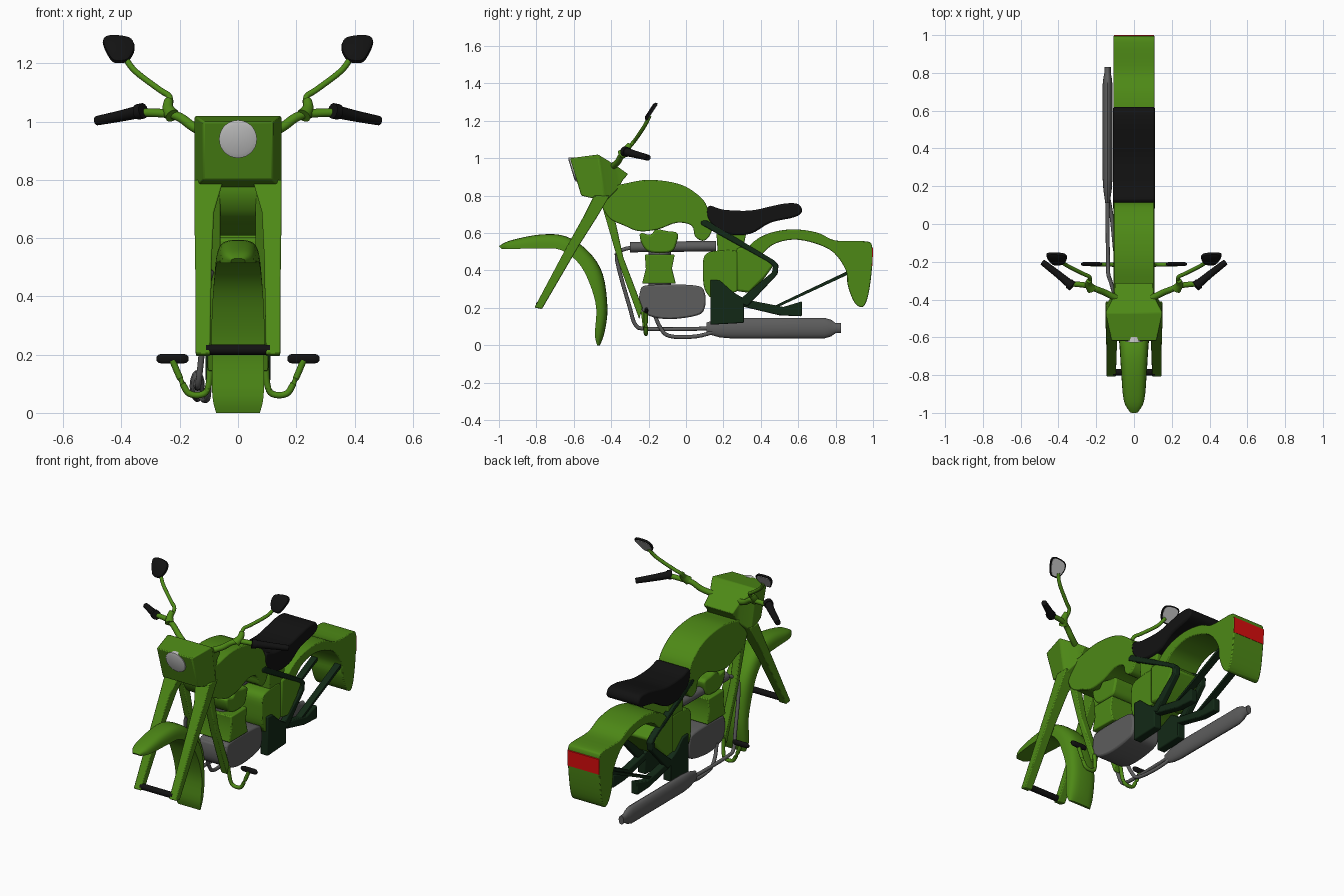
import bpy, bmesh, math
from mathutils import Vector


def mat(name, *rgb):
    m = bpy.data.materials.new(name)
    m.diffuse_color = (*rgb, 1)
    return m


GREEN = mat("green", 0.075, 0.25, 0.008)
DARK = mat("dark_green", 0.006, 0.022, 0.008)
BLACK = mat("black", 0.006, 0.006, 0.006)
STEEL = mat("steel", 0.11, 0.11, 0.11)
RED = mat("red", 0.7, 0.004, 0.004)


def finish(ob, m, mirror=False, bevel=0):
    if m:
        ob.data.materials.append(m)
    if bevel:
        b = ob.modifiers.new("bevel", 'BEVEL')
        b.width, b.segments, b.limit_method = bevel, 2, 'ANGLE'
    if mirror:
        ob.modifiers.new("mirror", 'MIRROR')
    bpy.ops.object.select_all(action='DESELECT')
    ob.select_set(True)
    bpy.context.view_layer.objects.active = ob
    bpy.ops.object.shade_smooth_by_angle(angle=math.radians(35))
    return ob


def loft(name, rings, m, **kw):
    """Skin a list of equal closed rings and cap both ends."""
    bm = bmesh.new()
    vs = [[bm.verts.new(p) for p in r] for r in rings]
    n = len(vs[0])
    for a, b in zip(vs, vs[1:]):
        for i in range(n):
            j = (i + 1) % n
            bm.faces.new((a[i], a[j], b[j], b[i]))
    bm.faces.new(vs[0][::-1])
    bm.faces.new(vs[-1])
    bmesh.ops.recalc_face_normals(bm, faces=bm.faces)
    me = bpy.data.meshes.new(name)
    bm.to_mesh(me)
    bm.free()
    ob = bpy.data.objects.new(name, me)
    bpy.context.collection.objects.link(ob)
    return finish(ob, m, **kw)


def spline(pts, closed=True, n=4):
    """Catmull-Rom refinement of a point list."""
    pts = [Vector(p) for p in pts]
    k, out = len(pts), []
    for i in range(k if closed else k - 1):
        g = lambda j: pts[j % k] if closed else pts[max(0, min(k - 1, j))]
        a, b, c, d = g(i - 1), g(i), g(i + 1), g(i + 2)
        for s in range(n):
            t = s / n
            out.append(0.5 * (2 * b + (c - a) * t + (2 * a - 5 * b + 4 * c - d) * t * t
                              + (3 * b - a - 3 * c + d) * t ** 3))
    return out if closed else out + [pts[-1]]


def plate(name, pts, x0, x1, m, smooth=True, bevel=0.006, **kw):
    """Side profile (y, z) extruded from x0 to x1."""
    p = spline(pts) if smooth else pts
    return loft(name, [[(x, q[0], q[1]) for q in p] for x in (x0, x1)], m, bevel=bevel, **kw)


def tube(name, pts, r, m, smooth=True, **kw):
    """Round tube along a path; r is one radius or (start, end)."""
    p = spline(pts, False) if smooth else [Vector(q) for q in pts]
    r0, r1 = r if isinstance(r, tuple) else (r, r)
    rings = []
    for i, c in enumerate(p):
        d = (p[min(i + 1, len(p) - 1)] - p[max(i - 1, 0)]).normalized()
        u = d.cross(Vector((0, 0, 1)) if abs(d.z) < 0.9 else Vector((0, 1, 0))).normalized()
        v = d.cross(u)
        rr = r0 + (r1 - r0) * i / (len(p) - 1)
        rings.append([c + rr * (u * math.cos(a) + v * math.sin(a))
                      for a in (math.tau * j / 12 for j in range(12))])
    return loft(name, rings, m, **kw)


W = 0.108

# Headlight cowl: front face, wide middle, narrow back
loft("headlight_cowl", [[(-w, yb, zb), (w, yb, zb), (w, yt, zt), (-w, yt, zt)]
     for w, yb, zb, yt, zt in ((0.12, -0.56, 0.80, -0.62, 1.0), (0.15, -0.43, 0.77, -0.47, 1.02),
                               (0.105, -0.36, 0.84, -0.38, 0.965), (0.10, -0.34, 0.88, -0.31, 0.915))],
     GREEN, bevel=0.006)
loft("headlight", [[(r * math.cos(a), y - 0.3 * (r * math.sin(a)), 0.94 + r * math.sin(a))
     for a in (math.tau * i / 28 for i in range(28))] for r, y in ((0.065, -0.58), (0.065, -0.608), (0.05, -0.613))], None)

# Fork legs and axle
loft("fork_leg", [[(xi, y - d, z - e), (xo, y - d, z - e), (xo, y + d, z + e * -2), (xi, y + d, z + e * -2)]
     for xi, xo, y, z, d, e in ((0.096, 0.145, -0.79, 0.21, 0.02, 0.008), (0.09, 0.147, -0.605, 0.53, 0.031, 0),
                                (0.082, 0.15, -0.51, 0.69, 0.037, 0), (0.05, 0.15, -0.45, 0.80, 0.042, 0))],
     GREEN, mirror=True, bevel=0.005)
tube("front_axle", [(-0.11, -0.785, 0.217), (0.11, -0.785, 0.217)], 0.018, BLACK, smooth=False)

# Front fender: rounded section swept along an arc (outer y z, inner y z, half width)
sections = spline([(-1.0, 0.53, -0.985, 0.515, 0.025), (-0.94, 0.56, -0.93, 0.515, 0.055), (-0.78, 0.592, -0.78, 0.518, 0.068),
                   (-0.64, 0.582, -0.67, 0.51, 0.075), (-0.52, 0.50, -0.575, 0.44, 0.083), (-0.445, 0.38, -0.515, 0.33, 0.09),
                   (-0.42, 0.20, -0.48, 0.20, 0.09), (-0.435, 0.07, -0.487, 0.06, 0.088), (-0.46, 0.0, -0.475, 0.0, 0.075)], False)
rings = []
for oy, oz, iy, iz, w in sections:
    ring = []
    for i in range(15):
        a = math.pi * i / 14
        s, c = abs(math.sin(a)) ** 0.65, math.cos(a)
        ring.append((w * math.copysign(abs(c) ** 0.65, c), iy + (oy - iy) * s, max(0, iz + (oz - iz) * s)))
    rings.append(ring)
loft("front_fender", rings, GREEN)

# Tank, seat, rear fender and body
plate("tank", [(-0.43, 0.85), (-0.35, 0.86), (-0.2, 0.885), (-0.03, 0.86), (0.08, 0.79), (0.12, 0.72), (0.14, 0.62),
               (0.10, 0.56), (0.05, 0.58), (0.03, 0.64), (-0.05, 0.655), (-0.15, 0.62), (-0.25, 0.61),
               (-0.33, 0.64), (-0.41, 0.68), (-0.45, 0.76)], -W, W, GREEN)
plate("seat", [(0.12, 0.745), (0.2, 0.725), (0.34, 0.72), (0.45, 0.742), (0.53, 0.758), (0.60, 0.755), (0.62, 0.715),
               (0.58, 0.685), (0.45, 0.655), (0.34, 0.595), (0.2, 0.60), (0.12, 0.67)], -W - 0.003, W + 0.003, BLACK, bevel=0.01)
plate("rear_fender", [(0.33, 0.52), (0.42, 0.59), (0.56, 0.62), (0.70, 0.603), (0.80, 0.56), (0.96, 0.556), (0.995, 0.53),
                      (0.995, 0.42), (0.975, 0.27), (0.945, 0.205), (0.90, 0.23), (0.865, 0.32), (0.855, 0.40),
                      (0.79, 0.495), (0.69, 0.545), (0.57, 0.565), (0.46, 0.535), (0.38, 0.46), (0.32, 0.44)], -W, W, GREEN)
plate("tail_light", [(0.98, 0.425), (0.997, 0.425), (1.0, 0.52), (0.985, 0.53)], -W + 0.001, W - 0.001, RED, smooth=False, bevel=0)
plate("seat_post", [(0.16, 0.64), (0.33, 0.64), (0.30, 0.49), (0.17, 0.49)], -W + 0.01, W - 0.01, GREEN, smooth=False)
plate("frame_body", [(0.10, 0.48), (0.16, 0.505), (0.28, 0.50), (0.285, 0.40), (0.30, 0.31), (0.22, 0.27),
                     (0.15, 0.245), (0.10, 0.30), (0.09, 0.40)], -W + 0.008, W - 0.008, GREEN)
plate("side_panel", [(0.27, 0.52), (0.36, 0.535), (0.47, 0.43), (0.42, 0.36), (0.34, 0.28), (0.27, 0.29)],
      -W, W, GREEN, smooth=False, bevel=0.012)

# Engine
plate("engine_head", [(-0.245, 0.60), (-0.19, 0.59), (-0.16, 0.62), (-0.10, 0.61), (-0.045, 0.60), (-0.05, 0.55),
                      (-0.08, 0.50), (-0.19, 0.498), (-0.235, 0.54)], -W + 0.01, W - 0.01, GREEN, bevel=0.012)
plate("cylinder", [(-0.22, 0.485), (-0.06, 0.485), (-0.075, 0.41), (-0.055, 0.33), (-0.235, 0.33), (-0.215, 0.41)],
      -W, W, GREEN, smooth=False)
plate("crankcase", [(-0.245, 0.29), (-0.20, 0.322), (0.05, 0.32), (0.10, 0.28), (0.10, 0.20), (0.06, 0.16),
                    (-0.08, 0.14), (-0.19, 0.155), (-0.245, 0.20)], -0.095, 0.095, STEEL, bevel=0.015)
tube("cylinder_neck", [(0, -0.14, 0.30), (0, -0.14, 0.56)], 0.06, STEEL, smooth=False)

# Exhaust
tube("upper_pipe", [(-0.06, -0.30, 0.525), (-0.06, 0.16, 0.53)], 0.028, STEEL, smooth=False)
tube("long_pipe", [(-0.06, -0.26, 0.525), (-0.07, -0.34, 0.51), (-0.10, -0.37, 0.46), (-0.125, -0.30, 0.20),
                   (-0.135, -0.27, 0.11), (-0.138, -0.21, 0.088), (-0.14, 0.05, 0.088), (-0.14, 0.17, 0.095)], 0.0105, STEEL)
tube("short_pipe", [(-0.09, -0.17, 0.17), (-0.10, -0.14, 0.10), (-0.105, -0.09, 0.05), (-0.12, 0.05, 0.047),
                    (-0.14, 0.16, 0.075)], 0.0105, STEEL)
loft("muffler", [[(-0.14 + a * math.cos(t), y, 0.092 + b * math.sin(t)) for t in (math.tau * i / 20 for i in range(20))]
     for y, a, b in ((0.11, 0.012, 0.03), (0.18, 0.022, 0.05), (0.24, 0.026, 0.055), (0.74, 0.026, 0.055),
                     (0.775, 0.022, 0.045), (0.80, 0.017, 0.027), (0.83, 0.017, 0.027))], STEEL)

# Frame down tubes and dark swingarm parts, one per side
plate("down_tube", [(-0.45, 0.75), (-0.39, 0.72), (-0.335, 0.47), (-0.232, 0.20), (-0.25, 0.14), (-0.36, 0.44)],
      0.06, 0.105, GREEN, smooth=False, mirror=True)
plate("chain_cover", [(0.13, 0.35), (0.18, 0.347), (0.25, 0.285), (0.31, 0.25), (0.31, 0.12), (0.13, 0.11)],
      0.06, 0.112, DARK, smooth=False, mirror=True)
plate("swingarm", [(0.29, 0.25), (0.42, 0.225), (0.52, 0.205), (0.62, 0.235), (0.62, 0.155), (0.50, 0.16), (0.29, 0.21)],
      0.06, 0.105, DARK, smooth=False, mirror=True)
plate("rear_frame_bar", [(0.08, 0.665), (0.11, 0.67), (0.47, 0.455), (0.495, 0.43), (0.49, 0.38), (0.33, 0.21), (0.27, 0.23),
                         (0.46, 0.39), (0.465, 0.425), (0.44, 0.445), (0.08, 0.645)],
      0.075, 0.112, DARK, smooth=False, mirror=True)
plate("fender_strut", [(0.45, 0.20), (0.46, 0.19), (0.86, 0.375), (0.86, 0.395)], 0.06, 0.10, DARK,
      smooth=False, bevel=0, mirror=True)

# Foot pegs
tube("peg_arm", [(0.095, -0.23, 0.18), (0.10, -0.22, 0.10), (0.118, -0.215, 0.065), (0.165, -0.215, 0.065),
                 (0.19, -0.215, 0.10), (0.225, -0.215, 0.18)], 0.011, GREEN, mirror=True)
loft("foot_peg", [[(x, -0.212 + 0.011 * r * math.cos(t), 0.186 + 0.017 * r * math.sin(t))
     for t in (math.tau * i / 12 for i in range(12))]
     for x, r in ((0.17, 0.4), (0.178, 0.85), (0.19, 1), (0.26, 1), (0.272, 0.85), (0.28, 0.4))], BLACK, mirror=True)

# Handlebars, grips and mirrors
tube("handlebar", [(0.08, -0.40, 0.95), (0.15, -0.365, 0.98), (0.20, -0.345, 1.015), (0.25, -0.325, 1.028),
                   (0.35, -0.315, 1.032)], (0.018, 0.014), GREEN, mirror=True)
tube("handlebar_clamp", [(0.225, -0.345, 1.02), (0.24, -0.32, 1.045), (0.238, -0.30, 1.075)], (0.026, 0.014), GREEN, mirror=True)
tube("grip_collar", [(0.325, -0.33, 1.037), (0.345, -0.315, 1.033)], 0.027, BLACK, smooth=False, mirror=True)
tube("grip", [(0.34, -0.318, 1.034), (0.40, -0.268, 1.02), (0.485, -0.202, 1.003)], (0.023, 0.016), BLACK, mirror=True)
tube("mirror_stalk", [(0.235, -0.32, 1.04), (0.235, -0.282, 1.085), (0.27, -0.263, 1.11), (0.355, -0.22, 1.175),
                      (0.39, -0.195, 1.225)], 0.0105, GREEN, mirror=True)
outline = spline([(-0.055, 0.0), (-0.045, 0.04), (0.0, 0.054), (0.045, 0.05), (0.053, 0.02), (0.025, -0.045),
                  (-0.005, -0.055), (-0.035, -0.045)])


def mirror_part(name, layers, m):
    up, n = Vector((0, 0.55, 0.835)), Vector((0, 0.835, -0.55))
    loft(name, [[Vector((0.41, -0.185, 1.25)) + Vector((u * s, 0, 0)) + up * v * s + n * d for u, v in outline]
                for s, d in layers], m, mirror=True)


mirror_part("mirror_shell", ((0.7, -0.014), (0.95, -0.007), (1, 0.006)), BLACK)
mirror_part("mirror_glass", ((0.85, 0.004), (0.85, 0.008)), None)
